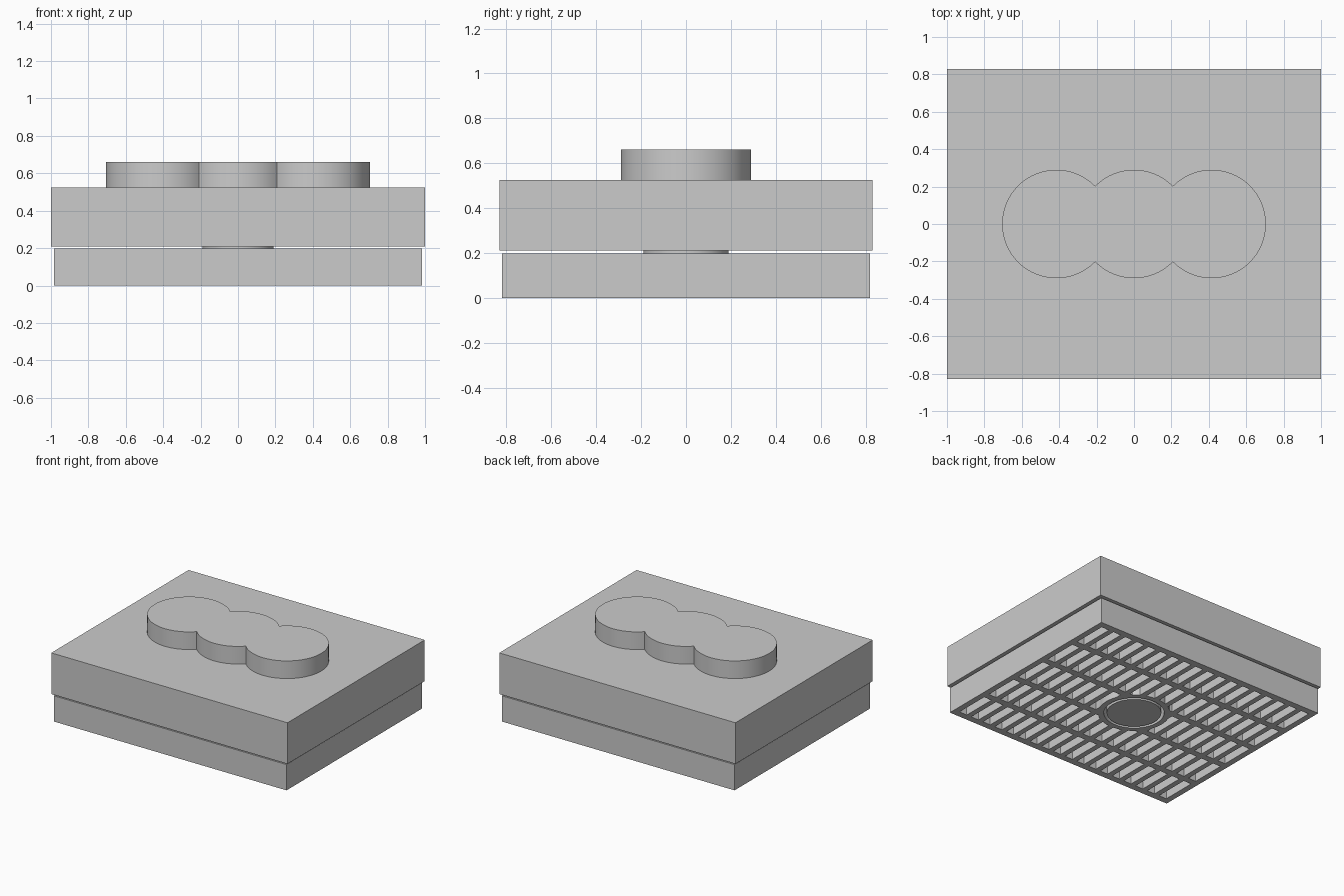
import bpy, bmesh
from math import cos, sin, pi, acos
from mathutils import Matrix, Vector

if "Cube" in bpy.data.objects:
    bpy.data.objects.remove(bpy.data.objects["Cube"])

grey = bpy.data.materials.new("plain grey")
grey.use_nodes = True
colour = (0.6, 0.6, 0.6, 1)
grey.diffuse_color = colour
grey.node_tree.nodes["Principled BSDF"].inputs["Base Color"].default_value = colour


def make(name, bm, smooth=False):
    mesh = bpy.data.meshes.new(name)
    bmesh.ops.recalc_face_normals(bm, faces=bm.faces)
    bm.to_mesh(mesh)
    bm.free()
    mesh.materials.append(grey)
    ob = bpy.data.objects.new(name, mesh)
    bpy.context.scene.collection.objects.link(ob)
    if smooth:
        smooth_edges(ob)
    return ob


def smooth_edges(ob):
    bpy.ops.object.select_all(action="DESELECT")
    ob.select_set(True)
    bpy.context.view_layer.objects.active = ob
    bpy.ops.object.shade_smooth_by_angle(angle=pi / 6)


def add_box(bm, centre, size):
    matrix = Matrix.Translation(centre) @ Matrix.Diagonal((*size, 1))
    bmesh.ops.create_cube(bm, size=1, matrix=matrix)


def box(name, half_x, half_y, z0, z1):
    bm = bmesh.new()
    add_box(bm, (0, 0, (z0 + z1) / 2), (2 * half_x, 2 * half_y, z1 - z0))
    return make(name, bm)


def prism(name, outline, z0, z1, smooth=True):
    bm = bmesh.new()
    face = bm.faces.new([bm.verts.new((x, y, z0)) for x, y in outline])
    top = bmesh.ops.extrude_face_region(bm, geom=[face])["geom"]
    verts = [v for v in top if isinstance(v, bmesh.types.BMVert)]
    bmesh.ops.translate(bm, verts=verts, vec=Vector((0, 0, z1 - z0)))
    return make(name, bm, smooth)


def arc(cx, r, start, end, steps):
    angles = [start + (end - start) * i / steps for i in range(steps)]
    return [(cx + r * cos(a), r * sin(a)) for a in angles]


def combine(target, tool, operation):
    mod = target.modifiers.new(operation.lower(), "BOOLEAN")
    mod.object, mod.operation, mod.solver = tool, operation, "EXACT"
    bpy.context.view_layer.objects.active = target
    bpy.ops.object.modifier_apply(modifier=mod.name)
    bpy.data.objects.remove(tool)


# Slotted base tray
base_z = 0.197
half_x, half_y = 0.985, 0.82
base = box("slotted_base", half_x, half_y, 0, base_z)
columns, rows, border = 18, 5, 0.025
pitch_x = 2 * (half_x - border) / columns
pitch_y = 2 * (half_y - border) / rows
bm = bmesh.new()
for i in range(columns):
    for j in range(rows):
        x = (i - (columns - 1) / 2) * pitch_x
        y = (j - (rows - 1) / 2) * pitch_y
        add_box(bm, (x, y, 0.07), (0.066, pitch_y - 0.05, 0.2))
combine(base, make("slot_cutter", bm), "DIFFERENCE")

# Collar with a clearance hole for the pivot pin
combine(base, prism("collar", arc(0, 0.25, 0, 2 * pi, 64), 0, base_z), "UNION")
combine(base, prism("pin_hole", arc(0, 0.21, 0, 2 * pi, 64), -0.1, 0.3), "DIFFERENCE")
smooth_edges(base)

# Pivot pin, upper block
prism("pivot_pin", arc(0, 0.19, 0, 2 * pi, 64), 0, 0.22)
box("upper_block", 1, 0.83, 0.21, 0.525)

# Raised grip: outline of three overlapping discs
radius, spacing = 0.29, 0.415
cut = acos(spacing / 2 / radius)
outline = arc(spacing, radius, cut - pi, pi - cut, 56)
outline += arc(0, radius, cut, pi - cut, 20)
outline += arc(-spacing, radius, cut, 2 * pi - cut, 56)
outline += arc(0, radius, pi + cut, 2 * pi - cut, 20)
prism("triple_disc_grip", outline, 0.525, 0.66)
